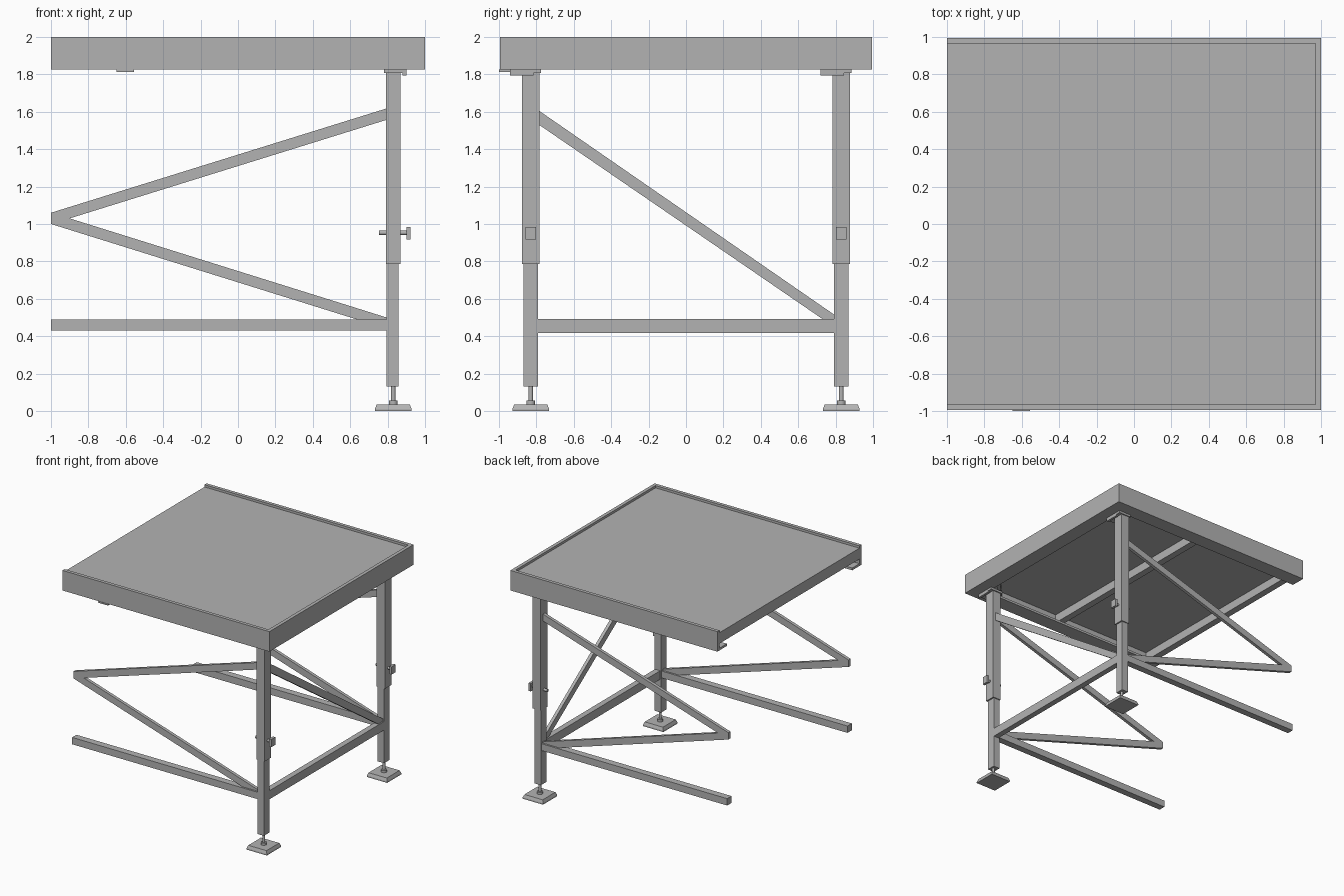
import bpy
import math

cube = bpy.data.objects.get("Cube")
if cube:
    bpy.data.objects.remove(cube, do_unlink=True)

STEEL = (0.45, 0.45, 0.45, 1.0)
steel = bpy.data.materials.new("grey_steel")
steel.use_nodes = True
steel.diffuse_color = STEEL
steel.node_tree.nodes["Principled BSDF"].inputs["Base Color"].default_value = STEEL


def mesh(name, verts, faces):
    me = bpy.data.meshes.new(name)
    me.from_pydata(verts, [], faces)
    me.materials.append(steel)
    ob = bpy.data.objects.new(name, me)
    bpy.context.collection.objects.link(ob)
    return ob


def extrude(name, outline, low, high, place):
    """Prism: a 2D outline swept from low to high, mapped to 3D by place."""
    n = len(outline)
    verts = [place(a, b, d) for d in (low, high) for a, b in outline]
    faces = [list(range(n))[::-1], list(range(n, 2 * n))]
    faces += [(i, (i + 1) % n, n + (i + 1) % n, n + i) for i in range(n)]
    ob = mesh(name, verts, faces)
    bpy.context.view_layer.objects.active = ob
    bpy.ops.object.mode_set(mode='EDIT')
    bpy.ops.mesh.select_all(action='SELECT')
    bpy.ops.mesh.normals_make_consistent(inside=False)
    bpy.ops.object.mode_set(mode='OBJECT')
    return ob


def along_x(a, b, d):
    return (d, a, b)


def along_y(a, b, d):
    return (a, d, b)


def along_z(a, b, d):
    return (a, b, d)


def box(name, x, y, z):
    outline = [(x[0], y[0]), (x[1], y[0]), (x[1], y[1]), (x[0], y[1])]
    return extrude(name, outline, z[0], z[1], along_z)


def around(c, width):
    return (c - width / 2, c + width / 2)


def rod(name, location, radius, length, rotation=(0, 0, 0)):
    bpy.ops.mesh.primitive_cylinder_add(vertices=16, radius=radius, depth=length,
                                        location=location, rotation=rotation)
    ob = bpy.context.object
    ob.name = name
    ob.data.materials.append(steel)
    bpy.ops.object.shade_smooth_by_angle()


EDGE, BOTTOM, TOP = 0.995, 1.825, 2.0
WALL, FLANGE = 0.03, 0.13
LEG = 0.83

# Deck panel and the cross beams beneath it
box("deck_panel", (-1, 1 - WALL), (-EDGE + WALL, EDGE - WALL), (1.96, 1.98))
for name, x in (("middle_beam", 0.01), ("open_end_beam", -0.97)):
    box(name, around(x, 0.06), (-EDGE + WALL, EDGE - WALL), (1.885, 1.96))

# Edge rails: L profiles on the two sides and the closed end
for name, s in (("front", -1), ("back", 1)):
    profile = [(s * EDGE, BOTTOM), (s * EDGE, TOP), (s * (EDGE - WALL), TOP),
               (s * (EDGE - WALL), BOTTOM + 0.02),
               (s * (EDGE - FLANGE), BOTTOM + 0.02), (s * (EDGE - FLANGE), BOTTOM)]
    extrude(name + "_edge_rail", profile, -1, 1, along_x)
    # Diagonal strut across the closed corner of the frame
    strut = [(0.62, s * 0.96), (0.96, s * 0.6), (0.96, s * 0.64), (0.66, s * 0.96)]
    extrude(name + "_corner_strut", strut, 1.845, 1.92, along_z)
end_profile = [(1, BOTTOM), (1, TOP), (1 - WALL, TOP), (1 - WALL, BOTTOM + 0.02),
               (1 - FLANGE, BOTTOM + 0.02), (1 - FLANGE, BOTTOM)]
extrude("end_edge_rail", end_profile, -EDGE + WALL, EDGE - WALL, along_y)
box("front_latch_plate", (-0.65, -0.555), (-1, -0.94), (1.813, BOTTOM))


def leg(side, y):
    # Telescopic post with mounting plate
    box(side + "_leg_sleeve", around(LEG, 0.08), around(y, 0.092), (0.785, 1.81))
    box(side + "_leg_inner", around(LEG - 0.004, 0.062), around(y, 0.075), (0.13, 0.8))
    box(side + "_leg_plate", (0.78, 0.9), (y - 0.11, y + 0.056), (1.806, BOTTOM))
    box(side + "_plate_lip", (0.88, 0.9), (y - 0.11, y + 0.015), (1.795, 1.81))
    # Clamp screw through the sleeve
    rod(side + "_clamp_screw", (0.83, y, 0.953), 0.012, 0.15, (0, math.pi / 2, 0))
    box(side + "_clamp_head", (0.9, 0.922), around(y, 0.055), (0.917, 0.985))
    # Levelling foot with bevelled top
    rod(side + "_foot_screw", (LEG, y, 0.085), 0.012, 0.11)
    rod(side + "_foot_nut", (LEG, y, 0.045), 0.024, 0.02)
    rings = [(0.098, 0), (0.098, 0.012), (0.088, 0.036)]
    verts = [(LEG + r * i, y + r * j, z) for r, z in rings
             for i, j in ((-1, -1), (1, -1), (1, 1), (-1, 1))]
    faces = [(3, 2, 1, 0), (8, 9, 10, 11)]
    faces += [(k + i, k + (i + 1) % 4, k + 4 + (i + 1) % 4, k + 4 + i)
              for k in (0, 4) for i in range(4)]
    mesh(side + "_foot_pad", verts, faces)


# Legs, lower rails and folding braces on both sides
v_brace = [(-1, 1.0), (0.795, 0.44), (0.795, 0.5), (-0.9, 1.03),
           (0.795, 1.557), (0.795, 1.618), (-1, 1.06)]
for side, y in (("front", -LEG), ("back", LEG)):
    leg(side, y)
    box(side + "_lower_rail", (-1, 0.8), around(y, 0.06), (0.43, 0.49))
    extrude(side + "_folding_brace", v_brace, y - 0.014, y + 0.014, along_y)

# Closed-end rail and diagonal
box("end_lower_rail", around(LEG, 0.05), (-0.8, 0.8), (0.418, 0.493))
extrude("end_diagonal_brace", [(-0.785, 1.53), (0.74, 0.485), (0.8, 0.485), (0.8, 0.51),
                               (-0.785, 1.605)], LEG - 0.014, LEG + 0.014, along_x)
